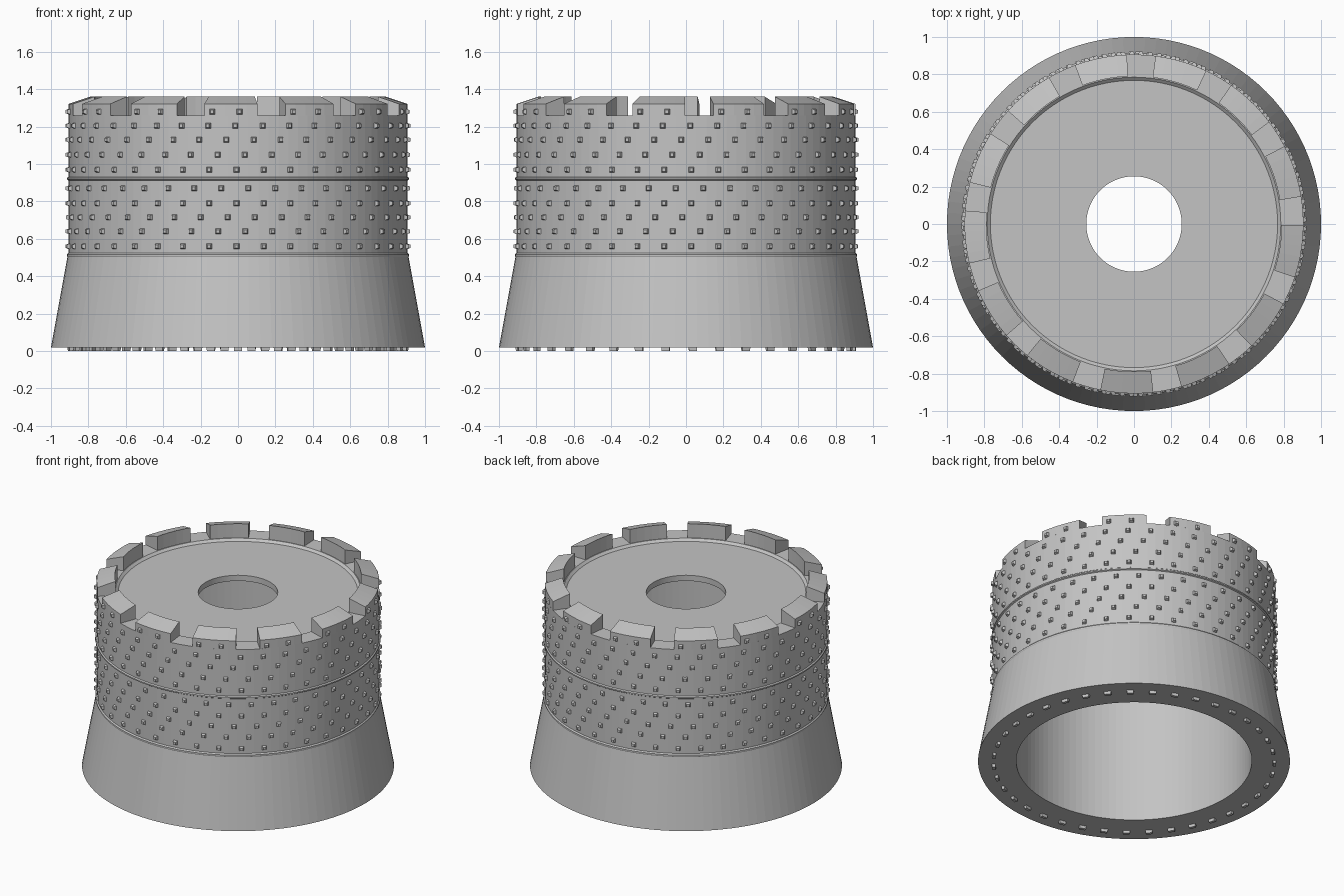
import bpy, bmesh, math
from mathutils import Matrix, Vector

if "Cube" in bpy.data.objects:
    bpy.data.objects.remove(bpy.data.objects["Cube"])

SEG = 104
COUNT = 13                                # battlement blocks
STEP = 2 * math.pi / COUNT
START = math.radians(-92.45)              # centre of the front block
HALF = math.radians(9.0)

grey = bpy.data.materials.new("plain_grey")
grey.diffuse_color = (0.55, 0.55, 0.55, 1)
grey.use_nodes = True
grey.node_tree.nodes["Principled BSDF"].inputs["Base Color"].default_value = grey.diffuse_color


def finish(name, bm):
    bmesh.ops.recalc_face_normals(bm, faces=bm.faces)
    mesh = bpy.data.meshes.new(name)
    bm.to_mesh(mesh)
    bm.free()
    mesh.materials.append(grey)
    obj = bpy.data.objects.new(name, mesh)
    bpy.context.collection.objects.link(obj)
    return obj


def polar(r, a, z):
    return Vector((r * math.cos(a), r * math.sin(a), z))


def lathe(name, profile):
    """Revolve a closed (radius, height) outline around z."""
    bm = bmesh.new()
    rings = [[bm.verts.new(polar(r, 2 * math.pi * i / SEG, z)) for r, z in profile]
             for i in range(SEG)]
    n = len(profile)
    for i in range(SEG):
        a, b = rings[i], rings[(i + 1) % SEG]
        for j in range(n):
            k = (j + 1) % n
            bm.faces.new((a[j], b[j], b[k], a[k]))
    return finish(name, bm)


def add_stud(bm, matrix, width, depth, height, taper):
    """Small tapered block with its base on the local xy plane."""
    verts = []
    for z, s in ((-0.005, 1), (height, taper)):
        for sx, sy in ((-1, -1), (1, -1), (1, 1), (-1, 1)):
            p = Vector((sx * s * width / 2, sy * s * depth / 2, z))
            verts.append(bm.verts.new(matrix @ p))
    for f in ((3, 2, 1, 0), (4, 5, 6, 7), (0, 1, 5, 4),
              (1, 2, 6, 5), (2, 3, 7, 6), (3, 0, 4, 7)):
        bm.faces.new([verts[i] for i in f])


# Hollow body with flared skirt, two raised beads, recessed lid and centre hole
lathe("body", [
    (1.0, 0.02), (0.912, 0.503), (0.914, 0.508), (0.914, 0.517), (0.906, 0.525),
    (0.906, 0.912), (0.914, 0.917), (0.914, 0.926), (0.906, 0.932),
    (0.906, 1.26), (0.785, 1.26), (0.768, 1.245),
    (0.255, 1.245), (0.255, 1.205), (0.755, 1.205), (0.755, 0.02)])

# Battlement blocks with sloping tops
bm = bmesh.new()
section = [(0.906, 1.26), (0.906, 1.322), (0.79, 1.36), (0.79, 1.26)]
for c in range(COUNT):
    parts = 5
    cuts = [[bm.verts.new(polar(r, START + c * STEP - HALF + 2 * HALF * i / parts, z))
             for r, z in section] for i in range(parts + 1)]
    for a, b in zip(cuts, cuts[1:]):
        for j in range(4):
            k = (j + 1) % 4
            bm.faces.new((a[j], b[j], b[k], a[k]))
    bm.faces.new(cuts[0])
    bm.faces.new(cuts[-1][::-1])
finish("battlements", bm)

# Rows of wall studs: height and angular shift in degrees
rows = [(0.56, -0.5), (0.64, 2.5), (0.715, 5.7), (0.79, -0.5), (0.87, 3.5),
        (0.97, -0.5), (1.05, 2.3), (1.13, 5.3), (1.205, -0.9), (1.28, 0.5)]
bm = bmesh.new()
for z, shift in rows:
    for i in range(COUNT * 3):
        a = math.radians(shift - 90) + i * STEP / 3
        off = (a - START + STEP / 2) % STEP - STEP / 2
        if z > 1.26 and abs(off) > HALF - 0.01:
            continue                      # no studs in the gaps
        turn = Matrix.Rotation(a, 4, 'Z') @ Matrix.Rotation(math.pi / 2, 4, 'Y')
        add_stud(bm, Matrix.Translation(polar(0.905, a, z)) @ turn,
                 0.034, 0.034, 0.017, 0.5)
finish("wall_studs", bm)

# Ring of small feet under the skirt
bm = bmesh.new()
for i in range(COUNT * 3):
    a = -math.pi / 2 + i * STEP / 3
    turn = Matrix.Rotation(a, 4, 'Z') @ Matrix.Rotation(math.pi, 4, 'X')
    add_stud(bm, Matrix.Translation(polar(0.9, a, 0.02)) @ turn,
             0.022, 0.046, 0.02, 0.9)
finish("feet", bm)
